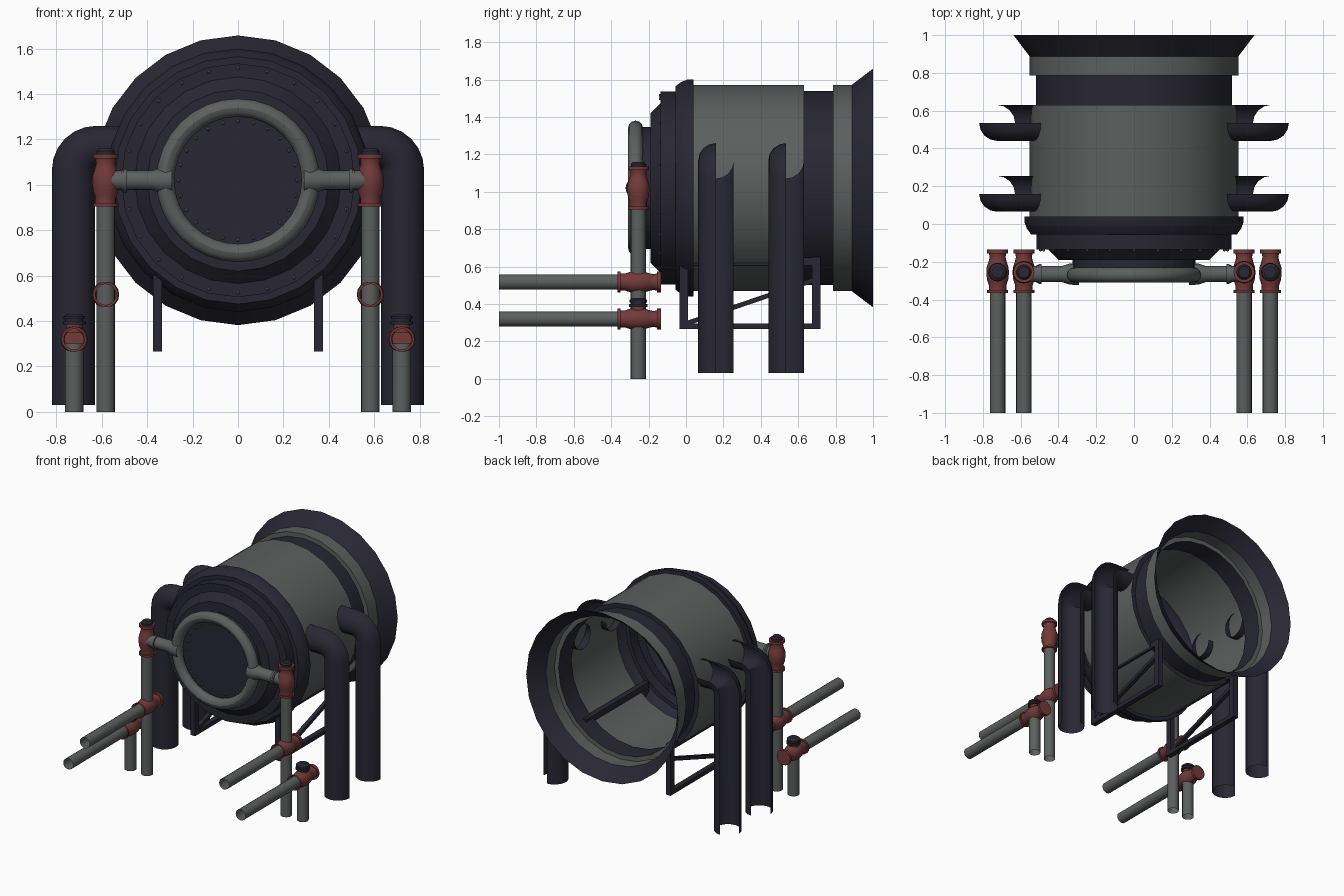
import bpy, bmesh, math
from mathutils import Vector

if "Cube" in bpy.data.objects:
    bpy.data.objects.remove(bpy.data.objects["Cube"])

def material(name, col):
    m = bpy.data.materials.new(name)
    m.diffuse_color = (*col, 1)
    m.use_nodes = True
    m.node_tree.nodes["Principled BSDF"].inputs["Base Color"].default_value = m.diffuse_color
    return m

GREY = material("grey_steel", (0.105, 0.115, 0.11))
DARK = material("dark_iron", (0.021, 0.020, 0.033))
RED = material("red_valve_paint", (0.17, 0.042, 0.04))
AXES = {  # axis, and the two directions across it
    'x': (Vector((1, 0, 0)), Vector((0, 0, 1)), Vector((0, 1, 0))),
    'y': (Vector((0, 1, 0)), Vector((0, 0, 1)), Vector((1, 0, 0))),
    'z': (Vector((0, 0, 1)), Vector((0, 1, 0)), Vector((1, 0, 0)))}
CZ = 1.02  # height of the drum axis

def finish(name, bm, mats, recalc=True, angle=35):
    if recalc:
        bmesh.ops.recalc_face_normals(bm, faces=bm.faces)
    me = bpy.data.meshes.new(name)
    bm.to_mesh(me)
    bm.free()
    for m in mats:
        me.materials.append(m)
    for p in me.polygons:
        p.use_smooth = True
    me.set_sharp_from_angle(angle=math.radians(angle))
    ob = bpy.data.objects.new(name, me)
    bpy.context.collection.objects.link(ob)
    return ob

def lathe(name, axis, loc, prof, mats, seg=16, rule=None, caps=(False, False)):
    """Revolve (distance, radius) points; rule gives each strip's material."""
    bm = bmesh.new()
    d, u, v = AXES[axis]
    rings = []
    for t, r in prof:
        rings.append([bm.verts.new(Vector(loc) + d * t + r * (
            u * math.cos(2 * math.pi * i / seg) + v * math.sin(2 * math.pi * i / seg)))
            for i in range(seg)])
    for k, (a, b) in enumerate(zip(rings, rings[1:])):
        for i in range(seg):
            j = (i + 1) % seg
            f = bm.faces.new((a[i], a[j], b[j], b[i]))
            f.material_index = rule[k] if rule else 0
    for use, ring, k in ((caps[0], rings[0], 0), (caps[1], rings[-1], -1)):
        if use:
            f = bm.faces.new(ring)
            f.material_index = rule[k] if rule else 0
    return finish(name, bm, mats)

def beam(bm, a, b, wx, w):
    """Square bar in the y-z plane between two points."""
    a, b = Vector(a), Vector(b)
    d = (b - a).normalized()
    n = d.cross(Vector((1, 0, 0))) * w / 2
    x = Vector((wx / 2, 0, 0))
    vs = [bm.verts.new(p + q) for p in (a, b) for q in (x + n, x - n, -x - n, -x + n)]
    for i in range(4):
        j = (i + 1) % 4
        bm.faces.new((vs[i], vs[j], vs[4 + j], vs[4 + i]))
    bm.faces.new(vs[:4])
    bm.faces.new(vs[4:])

# drum: open shell with stepped end, rings and flared mouth
drum = [(-.24, .325), (-.19, .325), (-.19, .40), (-.135, .455), (-.135, .515),
        (-.055, .515), (-.055, .545), (-.025, .567), (.01, .58), (.04, .58),
        (.04, .552), (.63, .552), (.63, .518), (.785, .518), (.785, .552),
        (.887, .552), (1.0, .638)]
lathe("drum", 'y', (0, 0, CZ), drum, [DARK, GREY], 24,
      [0] * 10 + [1, 0, 0, 1, 1, 0], (True, False))

# ring pipe around the end plate
N = 12
tor = [(-.27 - .04 * math.cos(2 * math.pi * i / N), .32 + .04 * math.sin(2 * math.pi * i / N))
       for i in range(N + 1)]
lathe("ring_pipe", 'y', (0, 0, CZ), tor, [GREY], 32)

# bolt circles
bm = bmesh.new()
for rad, y in ((.495, -.137), (.262, -.242)):
    for i in range(24):
        a = 2 * math.pi * i / 24
        ret = bmesh.ops.create_uvsphere(bm, u_segments=6, v_segments=4, radius=.009)
        bmesh.ops.translate(bm, verts=ret['verts'],
                            vec=(rad * math.sin(a), y, CZ + rad * math.cos(a)))
finish("bolts", bm, [GREY])

# valve body profile with a flange at each end
VALVE = [(-.115, .056), (-.1, .056), (-.1, .046), (-.075, .046), (-.045, .056), (-.01, .06),
         (.02, .058), (.05, .048), (.075, .042), (.095, .046), (.095, .056), (.115, .056)]

def duct(name, s, y):
    """Bent duct whose outer rear quarter is cut away."""
    r, R, xc, zc = .095, .1, .725, 1.165
    path = [((xc, .03), (1, 0))]
    for i in range(7):
        a = math.pi / 2 * i / 6
        c, sn = math.cos(a), math.sin(a)
        path.append(((xc - R + R * c, zc - R + R * sn), (c, sn)))
    path.append(((.49, zc), (0, 1)))
    bm = bmesh.new()
    rows = []
    for (x, z), (nx, nz) in path:
        row = []
        for i in range(13):
            a = math.radians(90 + 270 * i / 12)
            o = r * math.cos(a)
            row.append(bm.verts.new((s * (x + o * nx), y + r * math.sin(a), z + o * nz)))
        rows.append(row)
    for a, b in zip(rows, rows[1:]):
        for i in range(12):
            q = (a[i], a[i + 1], b[i + 1], b[i])
            bm.faces.new(q if s < 0 else q[::-1])
    finish(name, bm, [DARK], True)

for s, side in ((-1, "left"), (1, "right")):
    # big bent ducts
    duct(side + "_front_duct", s, .16)
    duct(side + "_rear_duct", s, .535)

    # support frame
    bm = bmesh.new()
    x = s * .355
    beam(bm, (x, -.012, .265), (x, -.012, .65), .04, .045)
    beam(bm, (x, .697, .265), (x, .697, .65), .04, .045)
    beam(bm, (x, .01, .28), (x, .675, .28), .04, .03)
    beam(bm, (x, .01, .627), (x, .675, .627), .04, .045)
    beam(bm, (x, .0, .295), (x, .69, .53), .03, .025)
    finish(side + "_support_frame", bm, [DARK])

    # upper valve on its standpipe
    xi, xo, y = s * .583, s * .722, -.255
    lathe(side + "_standpipe", 'z', (xi, y, 0), [(0, .041), (.95, .041)], [GREY])
    lathe(side + "_upper_valve", 'z', (xi, y, 1.02), VALVE, [RED], caps=(True, True))
    lathe(side + "_upper_valve_cap", 'z', (xi, y, 1.135),
          [(0, .04), (.014, .04), (.025, .03)], [DARK], caps=(True, True))

    # link from valve to ring pipe, with flanges
    link = [(.29, .058), (.34, .056), (.38, .043), (.49, .043), (.49, .053),
            (.505, .053), (.505, .048), (.515, .048), (.515, .043), (.57, .043)]
    lathe(side + "_ring_link", 'x', (0, -.265, CZ), [(s * t, r) for t, r in link], [GREY])

    # two horizontal feed pipes with valves
    for tag, px, pz in (("inner", xi, .517), ("outer", xo, .32)):
        lathe(f"{side}_{tag}_feed_pipe", 'y', (px, 0, pz), [(-1, .041), (-.34, .041)], [GREY])
        lathe(f"{side}_{tag}_valve", 'y', (px, -.25, pz), VALVE, [RED], caps=(False, True))

    # outer drop pipe and dark bonnet
    lathe(side + "_drop_pipe", 'z', (xo, y, 0), [(0, .041), (.3, .041)], [GREY])
    lathe(side + "_bonnet", 'z', (xo, y, .32),
          [(.03, .036), (.065, .036), (.065, .05), (.08, .05), (.08, .04), (.088, .04),
           (.088, .047), (.1, .047), (.112, .03)],
          [RED, DARK], rule=[0, 1, 1, 1, 1, 1, 1, 1], caps=(False, True))
